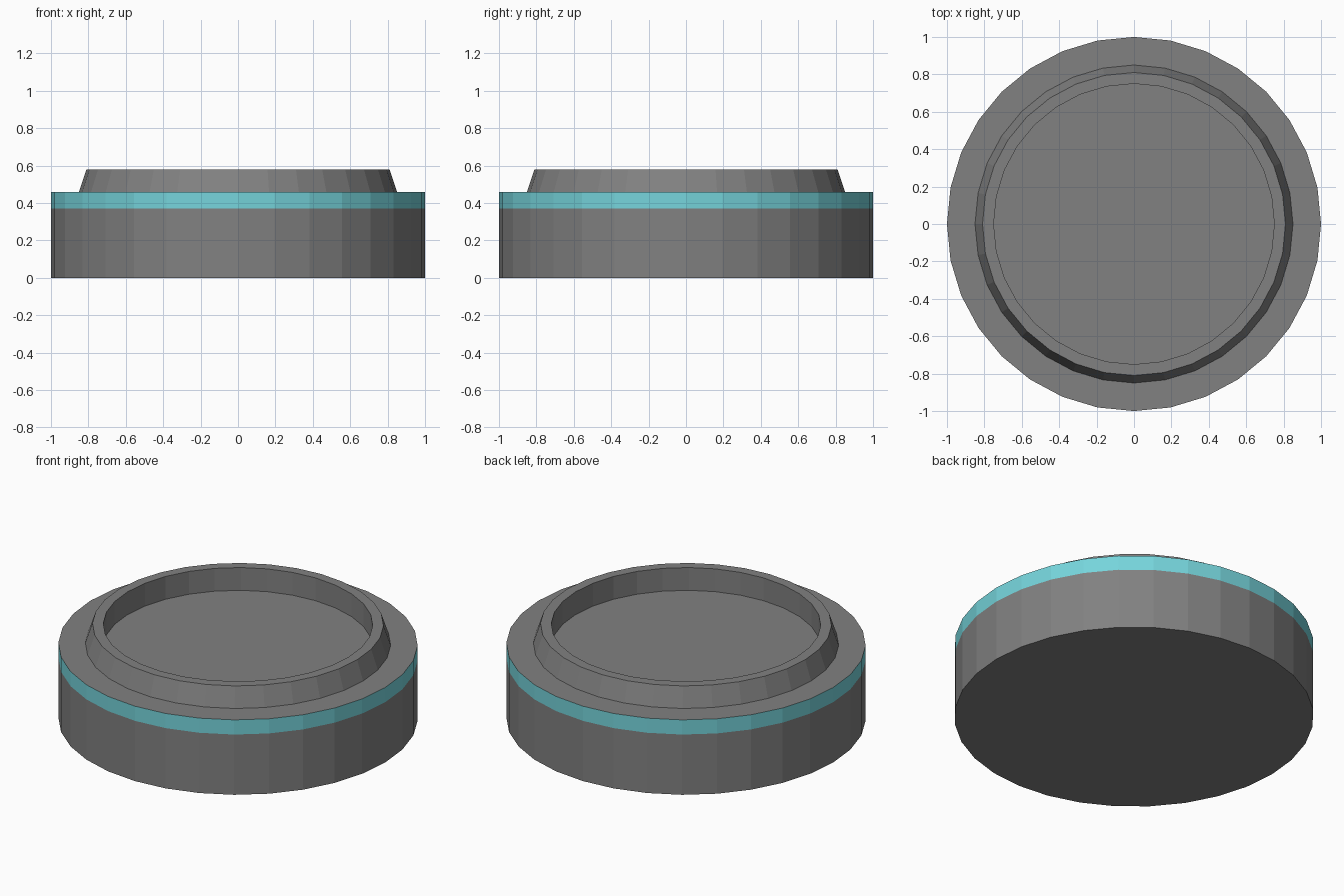
import bpy, bmesh, math

if "Cube" in bpy.data.objects:
    bpy.data.objects.remove(bpy.data.objects["Cube"])

SIDES = 32


def make_material(name, rgb):
    mat = bpy.data.materials.new(name)
    mat.diffuse_color = (*rgb, 1.0)
    mat.use_nodes = True
    mat.node_tree.nodes["Principled BSDF"].inputs["Base Color"].default_value = mat.diffuse_color
    return mat


grey = make_material("dark grey", (0.22, 0.22, 0.22))
teal = make_material("light teal", (0.18, 0.66, 0.71))

# Outline of the dish as (radius, height), from the underside round to the recessed floor
PROFILE = [
    (1.00, 0.00), (1.00, 0.37), (1.00, 0.46),   # outer wall and band
    (0.85, 0.46), (0.81, 0.58),                 # ledge and sloped collar
    (0.75, 0.58), (0.75, 0.44),                 # collar top and inner wall
]
BAND = 1  # profile segment that carries the coloured band

bm = bmesh.new()
rings = []
for r, z in PROFILE:
    rings.append([bm.verts.new((r * math.cos(math.tau * i / SIDES),
                                r * math.sin(math.tau * i / SIDES), z))
                  for i in range(SIDES)])

# Walls between neighbouring rings
for k, (low, high) in enumerate(zip(rings, rings[1:])):
    for i in range(SIDES):
        j = (i + 1) % SIDES
        face = bm.faces.new((low[i], low[j], high[j], high[i]))
        face.material_index = 1 if k == BAND else 0

# Underside and recessed floor
bm.faces.new(rings[0][::-1])
bm.faces.new(rings[-1])

mesh = bpy.data.meshes.new("round_base")
bm.to_mesh(mesh)
bm.free()
mesh.materials.append(grey)
mesh.materials.append(teal)
base = bpy.data.objects.new("round_base", mesh)
bpy.context.collection.objects.link(base)
